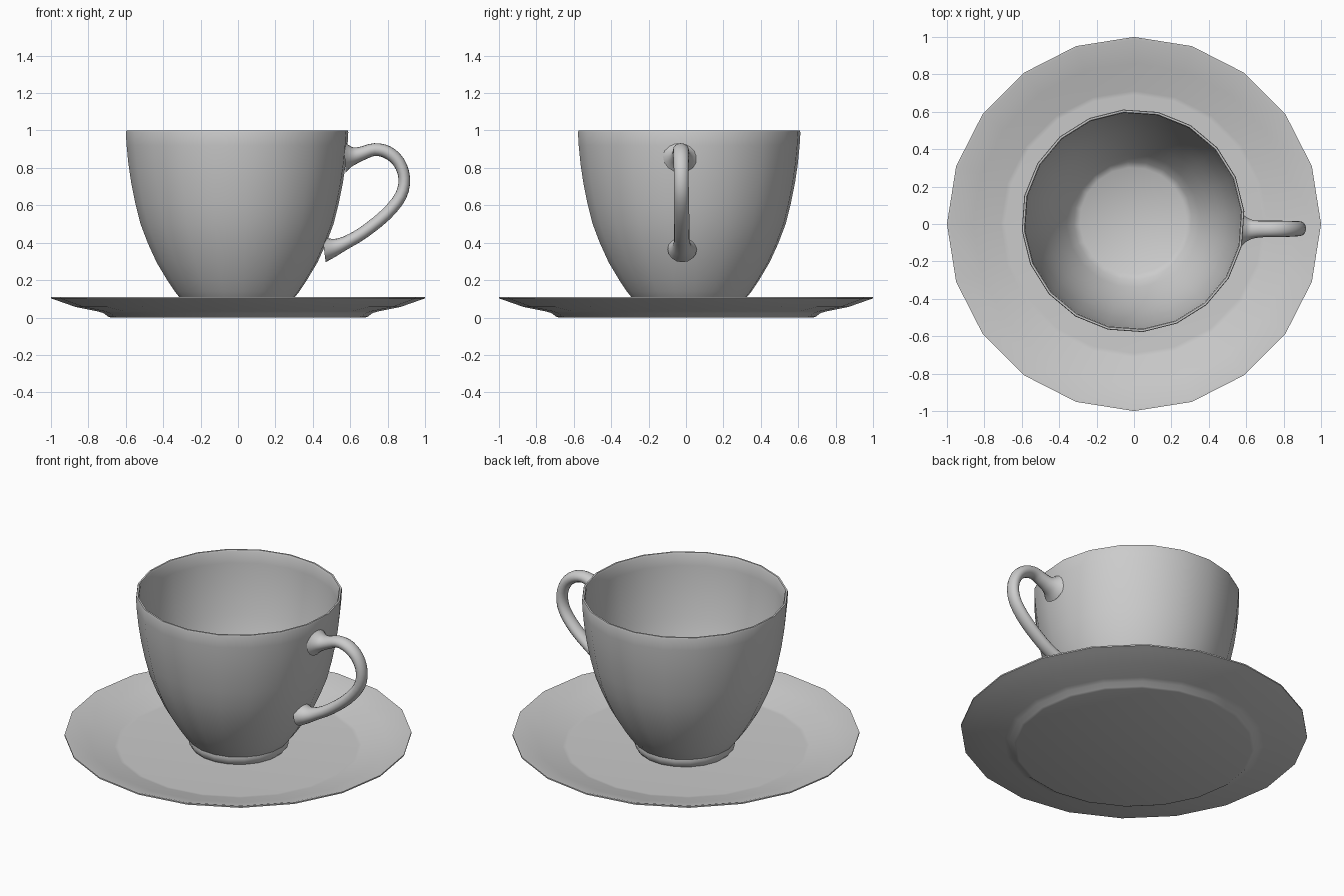
import bpy, bmesh, math
from mathutils import Vector

if "Cube" in bpy.data.objects:
    bpy.data.objects.remove(bpy.data.objects["Cube"])

SEG = 20


def finish(bm, name, angle):
    bmesh.ops.recalc_face_normals(bm, faces=bm.faces)
    me = bpy.data.meshes.new(name)
    bm.to_mesh(me)
    bm.free()
    ob = bpy.data.objects.new(name, me)
    bpy.context.collection.objects.link(ob)
    bpy.ops.object.select_all(action='DESELECT')
    ob.select_set(True)
    bpy.context.view_layer.objects.active = ob
    bpy.ops.object.shade_smooth_by_angle(angle=math.radians(angle))
    return ob


def loft(rings, name, angle):
    """Skin a list of closed rings and cap both ends."""
    bm = bmesh.new()
    loops = [[bm.verts.new(p) for p in r] for r in rings]
    n = len(loops[0])
    for a, b in zip(loops, loops[1:]):
        for i in range(n):
            j = (i + 1) % n
            bm.faces.new((a[i], a[j], b[j], b[i]))
    bm.faces.new(loops[0])
    bm.faces.new(loops[-1])
    return finish(bm, name, angle)


def lathe(profile, name, angle, cx=0.0, cy=0.0, turn=0.0):
    rings = []
    for r, z in profile:
        rings.append([(cx + r * math.cos(turn + math.tau * i / SEG),
                       cy + r * math.sin(turn + math.tau * i / SEG), z) for i in range(SEG)])
    return loft(rings, name, angle)


# Saucer: flat base with a small step, shallow sloping rim
lathe([(0.68, 0.0), (0.695, 0.005), (0.72, 0.024), (0.75, 0.033), (0.87, 0.057),
       (0.97, 0.092), (1.0, 0.102), (1.0, 0.11), (0.985, 0.109), (0.86, 0.07),
       (0.712, 0.033), (0.705, 0.031), (0.69, 0.03)], "saucer", 30)

# Cup: outer wall from foot to rim, then the inner wall down to the floor
CX, CY = -0.005, 0.017
wall = [(0.315, 0.115), (0.335, 0.14), (0.375, 0.20), (0.432, 0.295), (0.48, 0.40),
        (0.518, 0.50), (0.546, 0.61), (0.568, 0.72), (0.583, 0.82),
        (0.593, 0.92), (0.597, 0.99)]
foot = [(0.27, 0.028), (0.285, 0.045), (0.292, 0.07), (0.29, 0.085), (0.295, 0.092)]
inner = [(r - 0.018, z) for r, z in reversed(wall[1:])]
lathe(foot + wall + [(0.594, 1.0), (0.584, 1.0)] + inner + [(0.285, 0.12)],
      "cup", 40, CX, CY, math.radians(5))


def wall_radius(z):
    for (r0, z0), (r1, z1) in zip(wall, wall[1:]):
        if z <= z1:
            return r0 + (r1 - r0) * (z - z0) / (z1 - z0)
    return wall[-1][0]


# Handle: tapered ear-shaped tube, (x, z, radius), flared where it meets the cup
path = [(0.57, 0.86, 0.085), (0.595, 0.862, 0.062), (0.625, 0.866, 0.045),
        (0.665, 0.878, 0.037), (0.73, 0.898, 0.034), (0.80, 0.883, 0.035),
        (0.86, 0.83, 0.033), (0.889, 0.745, 0.031), (0.87, 0.65, 0.032),
        (0.79, 0.55, 0.033), (0.67, 0.454, 0.033), (0.58, 0.402, 0.035),
        (0.53, 0.38, 0.043), (0.495, 0.37, 0.055), (0.46, 0.365, 0.07)]


def spline(k, t):
    p = [Vector(path[min(max(k + d, 0), len(path) - 1)]) for d in (-1, 0, 1, 2)]
    return 0.5 * (2 * p[1] + (p[2] - p[0]) * t
                  + (2 * p[0] - 5 * p[1] + 4 * p[2] - p[3]) * t * t
                  + (3 * p[1] - p[0] - 3 * p[2] + p[3]) * t ** 3)


pts = [spline(k, t / 3) for k in range(len(path) - 1) for t in range(3)] + [Vector(path[-1])]
rings = []
for k, p in enumerate(pts):
    d = pts[min(k + 1, len(pts) - 1)] - pts[max(k - 1, 0)]
    nx, nz = Vector((-d.y, d.x)).normalized()
    y0 = -0.03 + 0.01 * k / (len(pts) - 1)
    ring = []
    for i in range(16):
        a = math.tau * i / 16
        c, s = p.z * math.cos(a), (p.z + 0.008) * math.sin(a)
        x, y, z = p.x + nx * c, y0 + s, p.y + nz * c
        # keep the flared ends embedded in the cup wall
        v = Vector((x - CX, y - CY))
        least = wall_radius(z) - 0.012
        if v.length < least:
            v = v.normalized() * least
        ring.append((CX + v.x, CY + v.y, z))
    rings.append(ring)
loft(rings, "handle", 60)
